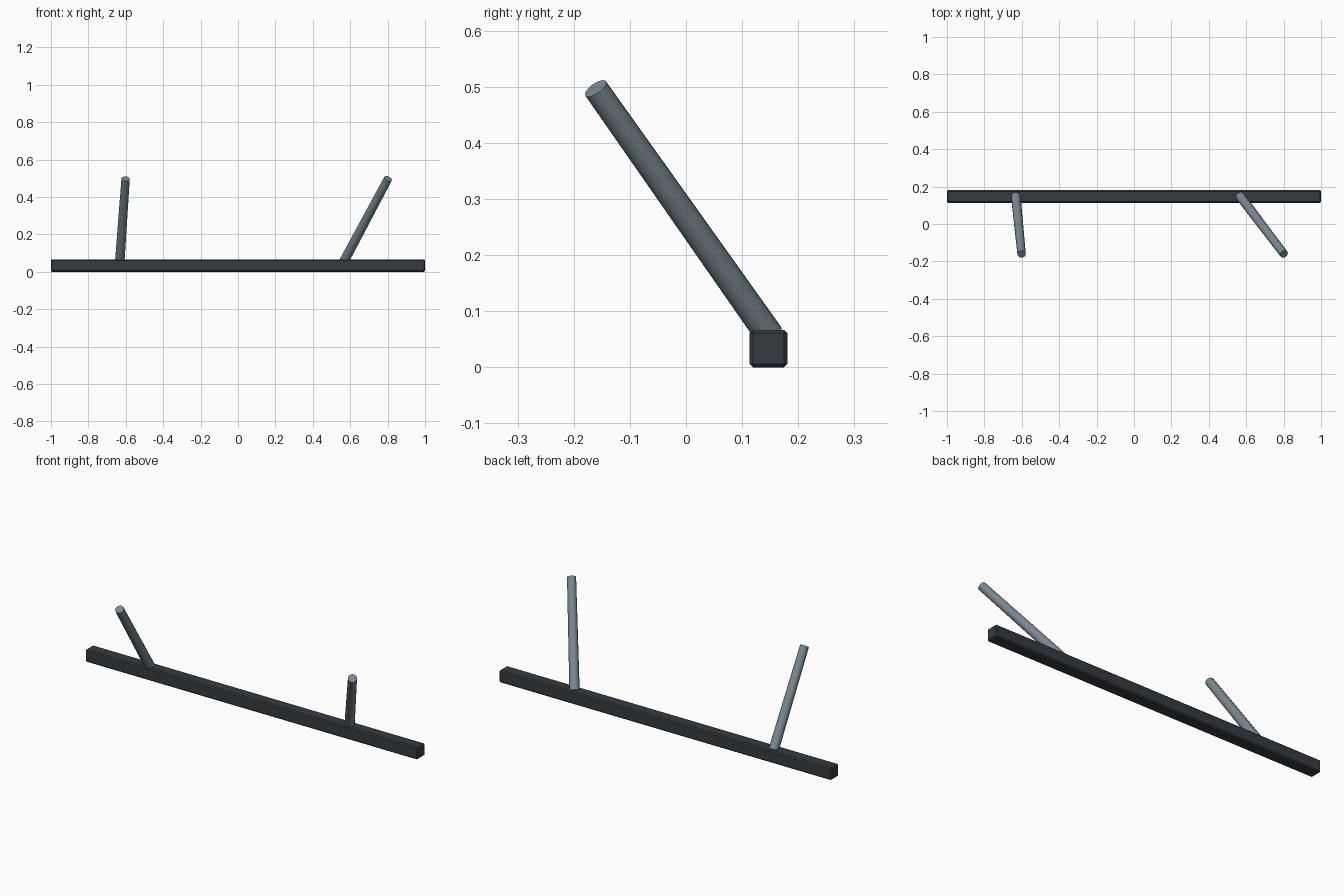
import bpy
from mathutils import Vector

if "Cube" in bpy.data.objects:
    bpy.data.objects.remove(bpy.data.objects["Cube"])


def material(name, rgb):
    m = bpy.data.materials.new(name)
    m.diffuse_color = (*rgb, 1)
    m.use_nodes = True
    m.node_tree.nodes["Principled BSDF"].inputs["Base Color"].default_value = m.diffuse_color
    return m


dark = material("dark charcoal", (0.036, 0.044, 0.053))
steel = material("grey steel", (0.19, 0.245, 0.275))

# Long square bar with slightly chamfered edges
bpy.ops.mesh.primitive_cube_add(size=1, location=(0, 0.147, 0.0335))
bar = bpy.context.object
bar.name = "bar"
bar.dimensions = (2, 0.067, 0.067)
bpy.ops.object.transform_apply(location=False, rotation=False, scale=True)
bevel = bar.modifiers.new("chamfer", 'BEVEL')
bevel.width = 0.006
bevel.segments = 1
bar.data.materials.append(dark)


# Slanted, slightly tapered rods
def rod(name, base, tip):
    base, tip = Vector(base), Vector(tip)
    axis = tip - base
    bpy.ops.mesh.primitive_cone_add(
        vertices=16, radius1=0.0255, radius2=0.0225, depth=axis.length,
        location=(base + tip) / 2,
        rotation=axis.to_track_quat('Z', 'Y').to_euler())
    obj = bpy.context.object
    obj.name = name
    obj.data.materials.append(steel)
    bpy.ops.object.shade_smooth_by_angle(angle=0.7)


rod("left_rod", (-0.632, 0.149, 0.057), (-0.601, -0.161, 0.497))
rod("right_rod", (0.567, 0.149, 0.057), (0.802, -0.161, 0.497))
